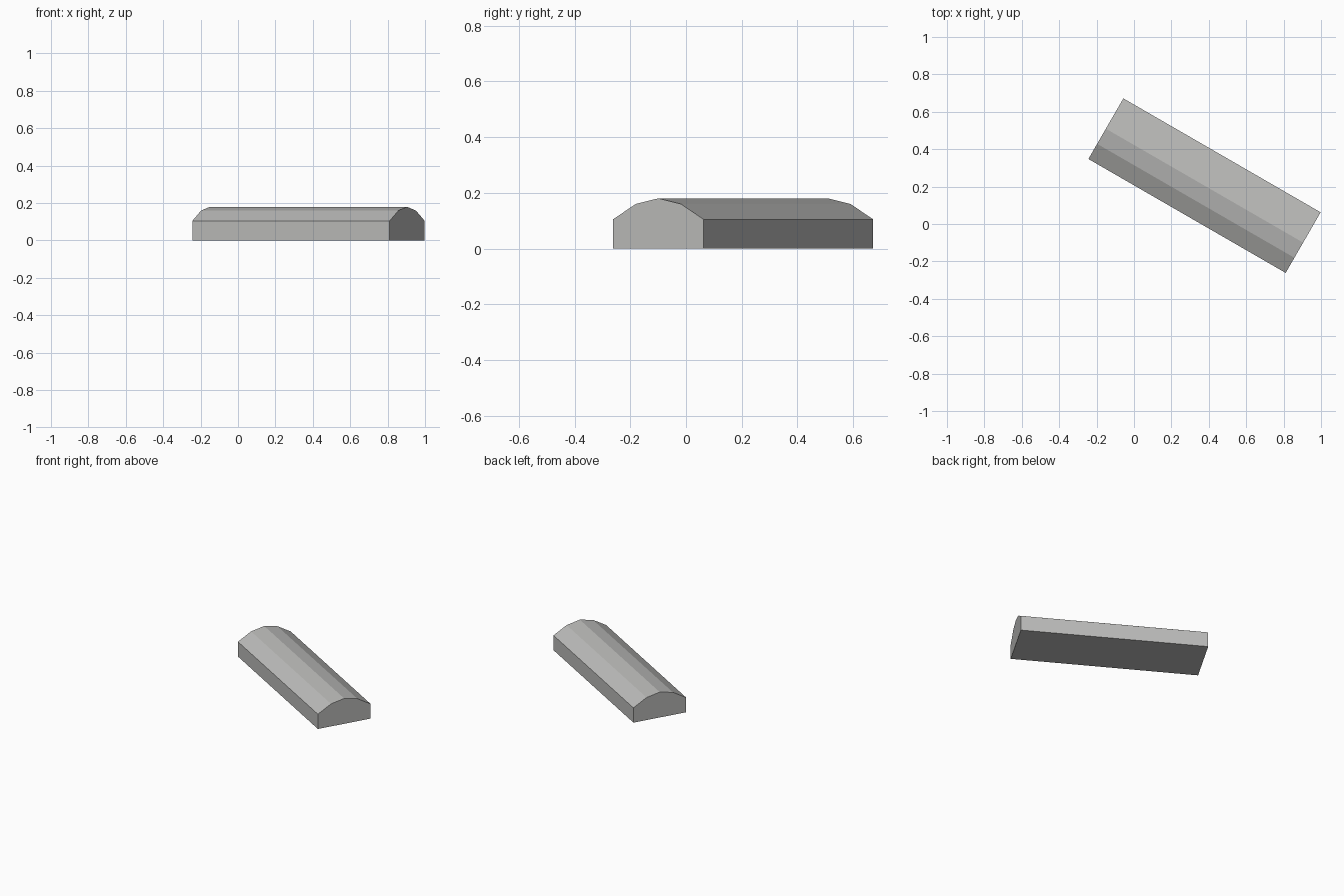
import bpy, bmesh, math
from mathutils import Matrix

if "Cube" in bpy.data.objects:
    bpy.data.objects.remove(bpy.data.objects["Cube"])

# single warm grey colour
grey = bpy.data.materials.new("warm grey")
grey.diffuse_color = (0.5, 0.5, 0.49, 1)
grey.use_nodes = True
grey.node_tree.nodes["Principled BSDF"].inputs["Base Color"].default_value = grey.diffuse_color

HALF_LENGTH, HALF_WIDTH = 0.609, 0.187

# cross-section: straight sides with a low faceted arch on top
half = [(1, 0), (1, 0.105), (0.5, 0.16)]
profile = half + [(0, 0.18)] + [(-u, z) for u, z in reversed(half)]

# extrude the cross-section along the bar
bm = bmesh.new()
end = bm.faces.new([bm.verts.new((-HALF_LENGTH, u * HALF_WIDTH, z)) for u, z in profile])
result = bmesh.ops.extrude_face_region(bm, geom=[end], use_keep_orig=True)
moved = [g for g in result["geom"] if isinstance(g, bmesh.types.BMVert)]
bmesh.ops.translate(bm, verts=moved, vec=(2 * HALF_LENGTH, 0, 0))
bmesh.ops.recalc_face_normals(bm, faces=bm.faces[:])

mesh = bpy.data.meshes.new("arched_bar")
bm.to_mesh(mesh)
bm.free()
mesh.materials.append(grey)

# place the bar off centre, turned 30 degrees
bar = bpy.data.objects.new("arched_bar", mesh)
bpy.context.collection.objects.link(bar)
bar.matrix_world = Matrix.Translation((0.377, 0.205, 0)) @ Matrix.Rotation(math.radians(-30), 4, "Z")
